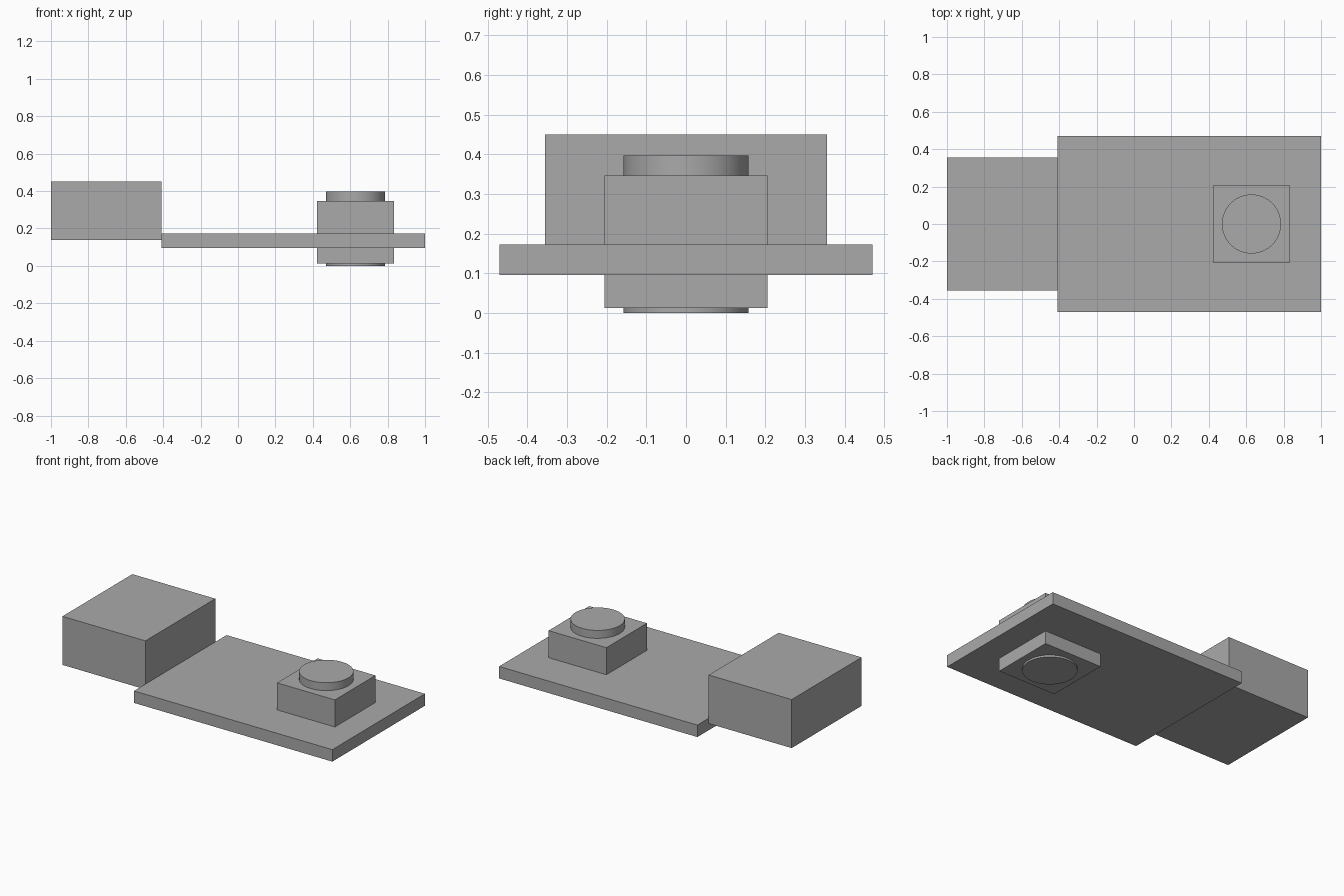
import bpy
import math

cube = bpy.data.objects.get("Cube")
if cube:
    bpy.data.objects.remove(cube, do_unlink=True)

# Single plain grey
grey = bpy.data.materials.new("plain grey")
grey.use_nodes = True
colour = (0.4, 0.4, 0.4, 1)
grey.diffuse_color = colour
grey.node_tree.nodes["Principled BSDF"].inputs["Base Color"].default_value = colour


def finish(name):
    obj = bpy.context.object
    obj.name = name
    obj.data.materials.append(grey)
    return obj


def block(name, x0, x1, half_width, z0, z1):
    bpy.ops.mesh.primitive_cube_add(size=1, location=((x0 + x1) / 2, 0, (z0 + z1) / 2))
    obj = finish(name)
    obj.scale = (x1 - x0, 2 * half_width, z1 - z0)
    bpy.ops.object.transform_apply(location=False, rotation=False, scale=True)
    return obj


# Flat board with a raised block at its right end
block("base_plate", -0.41, 1.0, 0.47, 0.095, 0.172)
block("end_block", -1.0, -0.41, 0.355, 0.138, 0.45)

# Square housing passing through the board
block("square_housing", 0.422, 0.833, 0.206, 0.012, 0.346)

# Round pin passing through the housing
bpy.ops.mesh.primitive_cylinder_add(vertices=64, radius=0.158, depth=0.397,
                                    location=(0.628, 0, 0.1985))
finish("round_pin")
bpy.ops.object.shade_smooth_by_angle(angle=math.radians(30))
